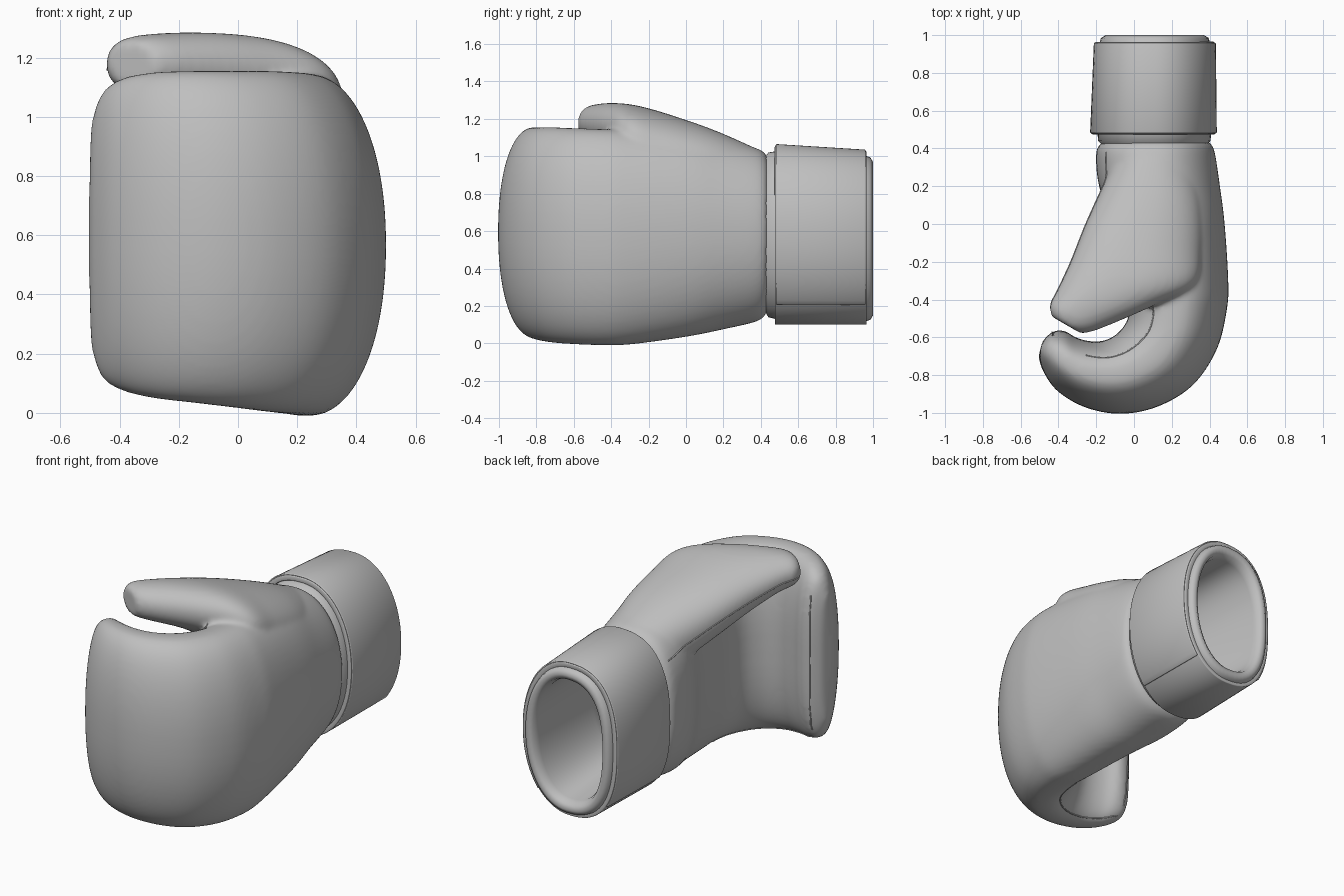
import bpy, bmesh, math
from mathutils import Vector

if "Cube" in bpy.data.objects:
    bpy.data.objects.remove(bpy.data.objects["Cube"])

grey = bpy.data.materials.new("glove_grey")
grey.diffuse_color = (0.52, 0.52, 0.52, 1)
grey.use_nodes = True
grey.node_tree.nodes["Principled BSDF"].inputs["Base Color"].default_value = grey.diffuse_color


def add_object(name, bm):
    mesh = bpy.data.meshes.new(name)
    bmesh.ops.recalc_face_normals(bm, faces=bm.faces)
    bm.to_mesh(mesh)
    bm.free()
    mesh.materials.append(grey)
    for p in mesh.polygons:
        p.use_smooth = True
    ob = bpy.data.objects.new(name, mesh)
    bpy.context.collection.objects.link(ob)
    return ob


def smooth_rows(rows, steps=6):
    """Catmull-Rom interpolation between section rows."""
    out = []
    for i in range(len(rows) - 1):
        p = [rows[max(0, min(len(rows) - 1, i + k))] for k in (-1, 0, 1, 2)]
        for s in range(steps):
            t = s / steps
            out.append([0.5 * (2 * b + (c - a) * t + (2 * a - 5 * b + 4 * c - d) * t * t
                               + (3 * b - a - 3 * c + d) * t ** 3) for a, b, c, d in zip(*p)])
    return out + [list(rows[-1])]


def section(row, n_out, n_in, t0=0, t1=2 * math.pi, count=64, closed=True):
    """Superellipse between an outer and an inner side point and two heights,
    with its own squareness on the outer and the inner half."""
    xo, yo, xi, yi, z0, z1 = row
    pts = []
    for k in range(count):
        t = t0 + (t1 - t0) * k / (count if closed else count - 1)
        c, s = math.cos(t), math.sin(t)
        n = n_out if c > 0 else n_in
        u = math.copysign(abs(c) ** (2 / n), c)
        v = math.copysign(abs(s) ** (2 / n), s)
        pts.append(((xo + xi) / 2 + (xo - xi) / 2 * u, (yo + yi) / 2 + (yo - yi) / 2 * u,
                    (z0 + z1) / 2 + (z1 - z0) / 2 * v))
    return pts


def loft(bm, rings, closed=True, ends="cap"):
    vs = [[bm.verts.new(p) for p in r] for r in rings]
    m = len(vs[0])
    pairs = list(zip(vs, vs[1:])) + ([(vs[-1], vs[0])] if ends == "loop" else [])
    for a, b in pairs:
        for k in range(m if closed else m - 1):
            j = (k + 1) % m
            bm.faces.new((a[k], a[j], b[j], b[k]))
    if ends == "cap":
        bm.faces.new(vs[0])
        bm.faces.new(vs[-1])


# hand: hollow wrist, palm and curled fingers
# each row: outer x, y, inner x, y, bottom, top
hand = [(.395, .435, -.165, .435, .17, 1.0), (.425, .39, -.2, .38, .12, 1.04),
        (.455, .2, -.185, .2, .075, 1.09), (.48, 0, -.11, 0, .035, 1.125),
        (.499, -.3, -.04, -.28, -.005, 1.14), (.492, -.45, -.02, -.42, -.01, 1.145),
        (.44, -.66, -.04, -.52, -.005, 1.15), (.315, -.85, -.1, -.59, .005, 1.155),
        (.13, -.965, -.17, -.62, .02, 1.155), (-.07, -1.005, -.24, -.62, .035, 1.155),
        (-.26, -.97, -.31, -.6, .05, 1.15), (-.41, -.88, -.37, -.565, .075, 1.13),
        (-.485, -.77, -.43, -.57, .12, 1.08), (-.505, -.7, -.485, -.62, .22, .98)]
cavity = [(.32, .0, .08, .0, .4, .8), (.36, .15, .0, .15, .3, .9), (.345, .43, -.11, .43, .235, .935)]
bm = bmesh.new()
rings = [section(r, 2.1, 2.5) for r in cavity]
srows = smooth_rows(hand)
for i, r in enumerate(srows):
    rings.append(section(r, 2.1 + .1 * i / len(srows), 2.5 + .4 * i / len(srows)))
loft(bm, rings)

# thumb: flat tapering paddle over the palm
thumb = [(.3, .38, -.08, .4, .65, 1.035), (.36, .12, -.165, .2, .74, 1.135),
         (.36, -.14, -.255, .0, .84, 1.215), (.32, -.32, -.335, -.2, .94, 1.27),
         (.11, -.43, -.405, -.35, 1.03, 1.285), (-.18, -.555, -.445, -.43, 1.08, 1.275),
         (-.28, -.58, -.435, -.49, 1.105, 1.25)]
loft(bm, [section(r, 2.1, 2.3) for r in smooth_rows(thumb)])
body = add_object("glove_hand", bm)
rm = body.modifiers.new("blend", "REMESH")
rm.mode = "VOXEL"
rm.voxel_size = 0.014
rm.use_smooth_shade = True
sm = body.modifiers.new("soften", "SMOOTH")
sm.factor = 0.5
sm.iterations = 10

# cuff lining with rounded rim, tapering into the hand
lining = [(.38, .41, -.16, .41, .19, .98), (.405, .44, -.19, .44, .14, 1.02),
          (.41, .5, -.195, .5, .125, 1.03), (.405, .95, -.185, .95, .115, 1.005),
          (.395, .985, -.175, .985, .125, .995), (.37, 1.0, -.15, 1.0, .15, .97),
          (.345, .985, -.125, .985, .18, .94), (.335, .94, -.11, .94, .195, .925),
          (.335, .43, -.1, .43, .24, .93), (.33, .15, .02, .15, .33, .87)]
bm = bmesh.new()
loft(bm, [section(r, 2.1, 2.5) for r in lining], ends="loop")
add_object("cuff_lining", bm)

# wrist strap around the cuff, and its overlapping end flap
strap = [(.43, .475, -.225, .475, .1, 1.058), (.425, .965, -.205, .965, .1, 1.028)]
flap = [(.433, .48, -.227, .48, .095, 1.06), (.428, .96, -.207, .96, .095, 1.03)]
for name, rows, t0, t1, closed, thick in (
        ("wrist_strap", strap, 0, 2 * math.pi, True, .03),
        ("strap_flap", flap, -.85, 3.9, False, .011)):
    bm = bmesh.new()
    loft(bm, [section(r, 2.1, 2.5, t0, t1, 64, closed) for r in rows], closed, ends="open")
    ob = add_object(name, bm)
    so = ob.modifiers.new("thickness", "SOLIDIFY")
    so.thickness = thick
    so.offset = -1 if closed else 0
    be = ob.modifiers.new("soft_edge", "BEVEL")
    be.width = .005
    be.segments = 2
    be.limit_method = "ANGLE"
    be.angle_limit = math.radians(50)
    bpy.ops.object.select_all(action="DESELECT")
    ob.select_set(True)
    bpy.context.view_layer.objects.active = ob
    bpy.ops.object.shade_smooth_by_angle(angle=math.radians(40))

# stitched seams laid on the glove surface
bpy.context.view_layer.update()
dg = bpy.context.evaluated_depsgraph_get()


def seam(name, pts):
    cu = bpy.data.curves.new(name, "CURVE")
    cu.dimensions = "3D"
    cu.bevel_depth = .004
    cu.bevel_resolution = 1
    sp = cu.splines.new("POLY")
    fine = smooth_rows(pts, 8)
    sp.points.add(len(fine) - 1)
    for q, p in zip(sp.points, fine):
        hit, co, _, _ = body.closest_point_on_mesh(Vector(p), depsgraph=dg)
        q.co = (*(co if hit else Vector(p)), 1)
    cu.materials.append(grey)
    bpy.context.collection.objects.link(bpy.data.objects.new(name, cu))


seam("thumb_seam", [(-.09, .38, .86), (-.17, .2, .94), (-.26, 0, 1.03), (-.34, -.2, 1.1),
                    (-.41, -.35, 1.15), (-.45, -.45, 1.16)])
arc = [(.1, -.4), (.08, -.56), (-.02, -.66), (-.14, -.7), (-.25, -.68)]
seam("finger_seam_top", [(x, y, 1.12) for x, y in arc])
seam("finger_seam_bottom", [(x, y, .03) for x, y in arc + [(-.34, -.62), (-.42, -.57)]])
seam("fingertip_seam", [(-.44, -.56, z) for z in (.15, .4, .7, 1.0)])
